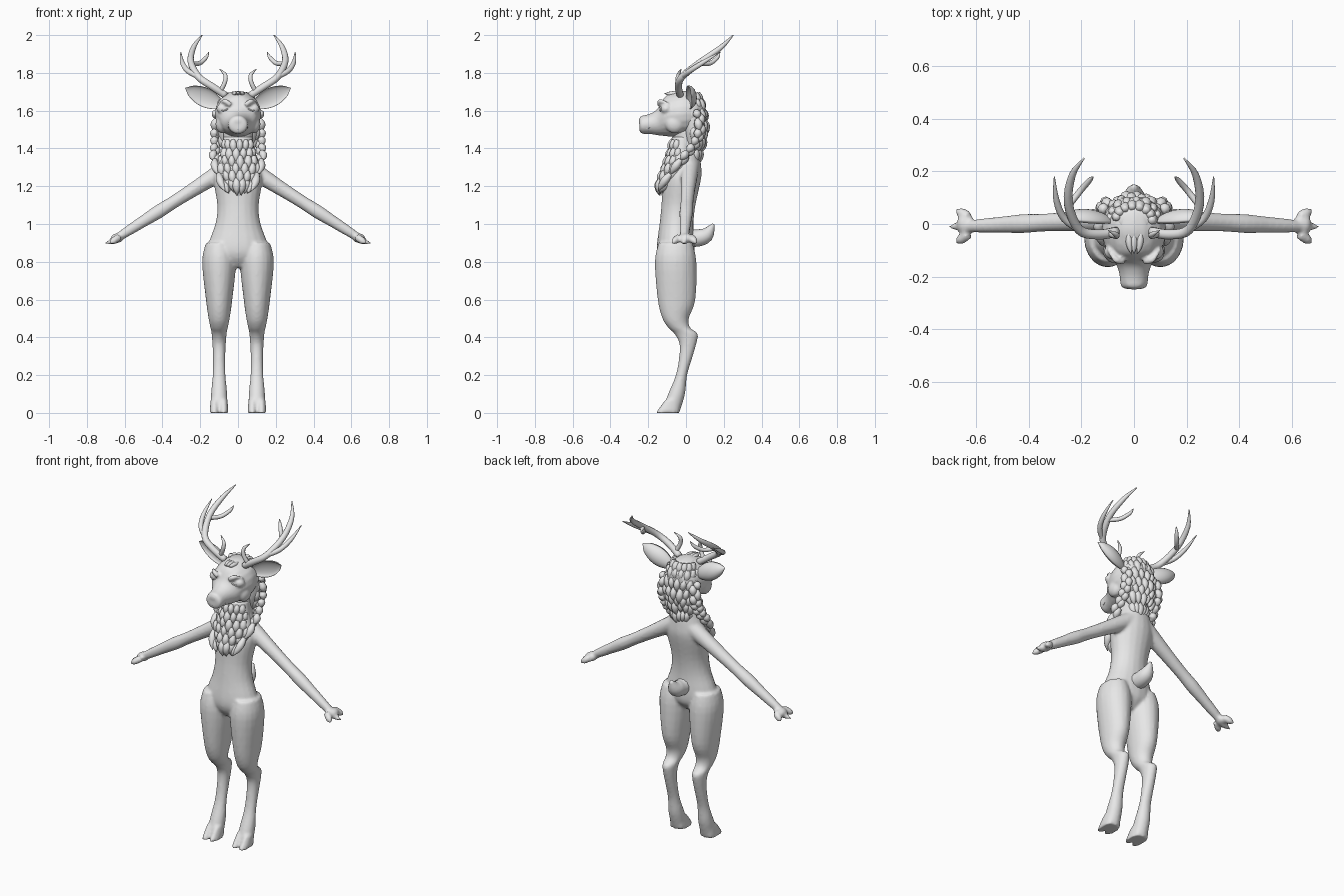
import bpy, bmesh, math, random
from mathutils import Vector

random.seed(4)
cube = bpy.data.objects.get("Cube")
if cube:
    bpy.data.objects.remove(cube, do_unlink=True)

COLOUR = (0.8, 0.8, 0.8, 1)
grey = bpy.data.materials.new("plain grey")
grey.use_nodes = True
grey.diffuse_color = COLOUR
grey.node_tree.nodes["Principled BSDF"].inputs["Base Color"].default_value = COLOUR
X, Y, Z = Vector((1, 0, 0)), Vector((0, 1, 0)), Vector((0, 0, 1))
SIDES = (1, -1)


def smooth_path(points, steps=4):
    """Catmull-Rom curve through points of any dimension."""
    pts = [Vector(p) for p in points]
    last = len(pts) - 1
    out = []
    for i in range(last):
        a, b, c, d = pts[max(i - 1, 0)], pts[i], pts[i + 1], pts[min(i + 2, last)]
        for k in range(steps):
            t = k / steps
            out.append((b * 2 + (c - a) * t + (a * 2 - b * 5 + c * 4 - d) * t * t
                        + (b * 3 - a - c * 3 + d) * t ** 3) / 2)
    return out + [pts[-1]]


def sweep(bm, sections, u=None, v=None, side=1, sides=20, hollow=1):
    """Skin oval sections (x, y, z, ru, rv); side -1 mirrors, hollow reshapes the front half."""
    sections = smooth_path(sections)
    centres = [s.to_3d() if len(s) == 3 else Vector(s[:3]) for s in sections]
    last = len(sections) - 1
    rings, follow = [], u is None
    for i, section in enumerate(sections):
        if follow:
            tangent = (centres[min(i + 1, last)] - centres[max(i - 1, 0)]).normalized()
            u = u or tangent.orthogonal()
            u = (u - tangent * u.dot(tangent)).normalized()
            v = tangent.cross(u)
        ru, rv = max(section[3], 0.001), max(section[4], 0.001)
        ring = []
        for k in range(sides):
            angle = math.tau * k / sides
            depth = math.sin(angle)
            if depth < 0:
                depth *= hollow
            q = centres[i] + u * math.cos(angle) * ru + v * depth * rv
            ring.append(bm.verts.new((q.x * side, q.y, q.z)))
        rings.append(ring)
    faces = [bm.faces.new(rings[0]), bm.faces.new(reversed(rings[-1]))]
    for low, high in zip(rings, rings[1:]):
        for k in range(sides):
            n = (k + 1) % sides
            faces.append(bm.faces.new((low[k], high[k], high[n], low[n])))
    bmesh.ops.recalc_face_normals(bm, faces=faces)


def column(bm, rows, x=0, side=1):
    """Level ovals (y, z, half width, half depth) stacked over one x."""
    sweep(bm, [(x, *row) for row in rows], X, Y, side)


def tube(bm, points, thick, side=1):
    """Round branch that tapers to a rounded tip."""
    sections = []
    for i, point in enumerate(points):
        t = i / (len(points) - 1)
        r = thick * math.sqrt(1.02 - t ** 3)
        sections.append((*point, r, r))
    sweep(bm, sections, side=side, sides=12)


def ball(bm, centre, radii, side=1):
    """Ellipsoid."""
    made = bmesh.ops.create_uvsphere(bm, u_segments=20, v_segments=12, radius=1)
    for vert in made["verts"]:
        p = Vector(a + b * r for a, b, r in zip(centre, vert.co, radii))
        vert.co = (p.x * side, p.y, p.z)


def tuft(bm, start, move, thick):
    """Pointed lock of fur, bowed outwards."""
    start, move = Vector(start), Vector(move)
    out = Vector((start.x, start.y, 0)).normalized() * thick * 0.4
    sections = []
    for k in range(4):
        t = k / 3
        r = thick * math.sin(math.pi * (0.2 + 0.8 * t))
        sections.append((*(start + move * t + out * math.sin(math.pi * t)), r, r))
    sweep(bm, sections, sides=8)


def fur(bm, rows, first, last, count, length):
    """Rows of locks laid over a fur mass, between two angles in degrees."""
    for j, (y, z, wide, deep) in enumerate(rows):
        for k in range(count):
            share = (k + j % 2 / 2) / (count - 0.5)
            angle = math.radians(first + (last - first) * share)
            c, s = math.cos(angle) * wide, math.sin(angle) * deep
            size = length * random.uniform(0.85, 1.15)
            tuft(bm, (c * 0.9, y + s * 0.9, z + 0.02), (-c / 4, s / 10, -size), size / 4)


def part(name, bm, voxel=0, relax=3):
    """Turn the mesh into an object, optionally fused into one skin."""
    mesh = bpy.data.meshes.new(name)
    bm.to_mesh(mesh)
    bm.free()
    mesh.materials.append(grey)
    for face in mesh.polygons:
        face.use_smooth = True
    ob = bpy.data.objects.new(name, mesh)
    bpy.context.collection.objects.link(ob)
    if voxel:
        fuse = ob.modifiers.new("fuse", 'REMESH')
        fuse.mode, fuse.voxel_size, fuse.use_smooth_shade = 'VOXEL', voxel, True
        soften = ob.modifiers.new("relax", 'SMOOTH')
        soften.factor, soften.iterations = 0.5, relax


# Body: torso and neck, then legs, cloven hooves, arms and fingers on both sides
bm = bmesh.new()
column(bm, [(-.06, .77, .05, .05), (-.055, .82, .13, .09), (-.055, .88, .16, .1), (-.05, 1, .12, .09),
            (-.04, 1.1, .11, .09), (-.02, 1.24, .13, .1), (0, 1.31, .11, .08), (0, 1.4, .08, .07),
            (0, 1.5, .08, .07)])
for s in SIDES:
    column(bm, [(-.055, .9, .07, .09), (-.055, .8, .09, .11), (-.05, .6, .07, .1), (-.055, .5, .056, .07),
                (-.035, .45, .046, .058), (0, .42, .04, .062), (.01, .37, .036, .046), (0, .3, .033, .036),
                (-.024, .2, .034, .03), (-.05, .1, .043, .045), (-.085, 0, .045, .05)], 0.1, s)
    for x in (.076, .125):
        column(bm, [(-.07, .07, .02, .04), (-.1, 0, .026, .062)], x, s)
    shoulder, wrist = Vector((.05, .02, 1.3)), Vector((.65, -.01, .92))
    girths = (.05, .045, .04, .036, .034, .036, .031, .027, .02)
    sweep(bm, [(*shoulder.lerp(wrist, i / 8), r, r) for i, r in enumerate(girths)],
          Y, Vector((.56, 0, .83)), s)
    ball(bm, (.64, 0, .925), (.035, .04, .025), s)
    for reach, spread in ((.675, .055), (.712, -.01), (.675, -.075)):
        tube(bm, [(.63, spread / 2, .93), (.66, spread * .8, .91), (reach, spread, .895)], .02, s)
part("body", bm, .009)

# Head: muzzle, nose, skull, closed eyelids, cheeks and brows; rows are (y, z, half width, half height)
bm = bmesh.new()
rows = [(-.247, 1.527, .03, .03), (-.235, 1.525, .05, .046), (-.19, 1.53, .056, .054), (-.15, 1.54, .07, .07),
        (-.11, 1.57, .1, .105), (-.05, 1.58, .12, .12), (0, 1.585, .12, .12), (.06, 1.59, .1, .1),
        (.1, 1.59, .05, .05)]
sweep(bm, [(0, *row) for row in rows], X, Z)
ball(bm, (0, -.226, 1.545), (.042, .024, .03))
ball(bm, (0, -.04, 1.645), (.09, .085, .05))
for s in SIDES:
    ball(bm, (.08, -.105, 1.61), (.034, .03, .027), s)
    ball(bm, (.085, -.06, 1.53), (.034, .05, .05), s)
    tube(bm, [(.04, -.14, 1.63), (.07, -.135, 1.65), (.105, -.09, 1.64)], .013, s)
part("head", bm, .0075, 2)

# Lash lines and mouth crease
bm = bmesh.new()
for s in SIDES:
    tube(bm, [(.05, -.134, 1.61), (.08, -.135, 1.6), (.106, -.115, 1.61)], .004, s)
    tube(bm, [(0, -.243, 1.5), (.035, -.228, 1.5), (.052, -.19, 1.51)], .004, s)
part("lash_and_mouth_lines", bm)

# Ears: leaf shapes, cupped towards the front
bm = bmesh.new()
root, tip = Vector((.09, .01, 1.63)), Vector((.28, .02, 1.72))
for s in SIDES:
    leaf = []
    for k in range(8):
        wide = .053 * max(math.sin(math.pi * (.1 + .9 * k / 7)), 0) ** .7
        leaf.append((*root.lerp(tip, k / 7), wide, wide * .8))
    sweep(bm, leaf, Vector((-.42, -.25, .87)), Vector((.1, .97, .22)), s, hollow=-.5)
part("ears", bm)

# Antlers: one beam and three tines on each side
bm = bmesh.new()
for s in SIDES:
    tube(bm, [(.065, -.03, 1.68), (.14, -.04, 1.73), (.21, -.02, 1.78), (.25, .08, 1.86),
              (.235, .185, 1.935), (.19, .25, 2)], .019, s)
    tube(bm, [(.2, -.025, 1.775), (.265, .02, 1.81), (.295, .09, 1.855), (.303, .18, 1.91)], .014, s)
    tube(bm, [(.248, .07, 1.85), (.205, .125, 1.85), (.17, .165, 1.88), (.155, .18, 1.91)], .012, s)
    tube(bm, [(.095, -.035, 1.7), (.07, -.045, 1.75), (.068, -.04, 1.79), (.098, -.025, 1.82)], .012, s)
part("antlers", bm)

# Tail: upturned bulb
bm = bmesh.new()
tube(bm, [(0, .01, .93), (0, .06, .925), (0, .11, .945), (0, .145, 1)], .047)
part("tail", bm)

# Chest ruff: a tapering mass covered with locks
bm = bmesh.new()
ruff = [(-.015, 1.46, .075, .06), (-.025, 1.38, .09, .06), (-.045, 1.3, .115, .07), (-.08, 1.22, .07, .06),
        (-.118, 1.125, .004, .004)]
column(bm, ruff)
fur(bm, smooth_path(ruff, 2)[1:7], 195, 345, 6, .08)
part("chest_ruff", bm)

# Mane behind the head, with a small forelock
bm = bmesh.new()
mane = [(.01, 1.695, .05, .04), (.022, 1.64, .1, .065), (.038, 1.53, .11, .065), (.035, 1.45, .095, .05),
        (.025, 1.33, .03, .03)]
column(bm, mane)
fur(bm, smooth_path(mane, 2)[1:8], 0, 180, 8, .08)
for x in (-.02, 0, .025):
    tuft(bm, (x, -.03, 1.69), (-x / 2, -.085, 0), .013)
part("mane", bm)

# Side locks running from behind the ears down to the chest
bm = bmesh.new()
fall = smooth_path([(.1, .06, 1.6), (.11, .07, 1.5), (.11, .04, 1.42), (.115, -.02, 1.34), (.07, -.12, 1.2)])
for s in SIDES:
    for i, (here, after) in enumerate(zip(fall, fall[1:])):
        wave = .008 * (-1) ** i
        step = (after - here) * 2.4
        tuft(bm, (s * (here.x + wave), here.y - wave, here.z), (s * step.x, step.y, step.z), .022)
part("side_locks", bm)
